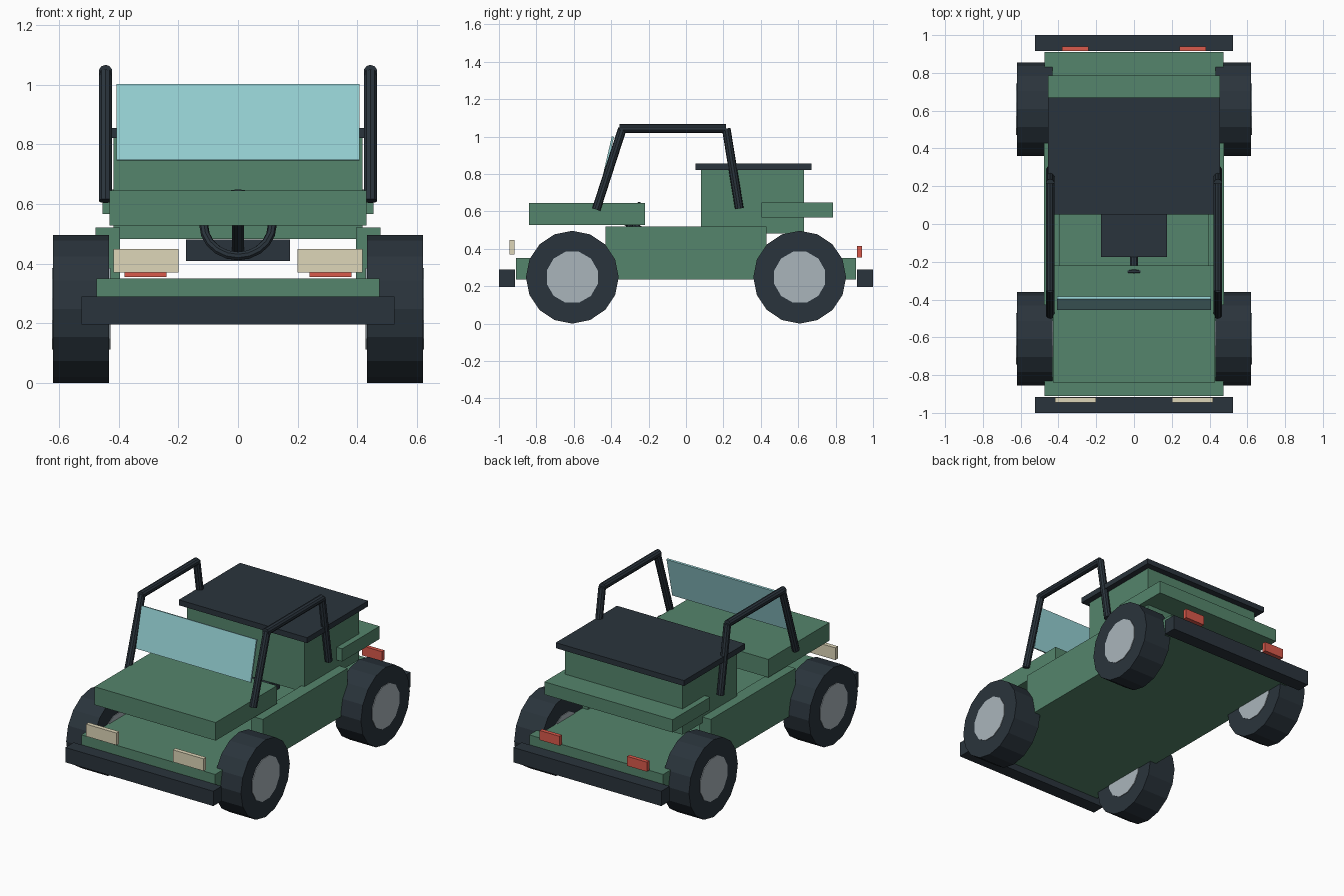
import bpy, math
from mathutils import Vector, Matrix

if "Cube" in bpy.data.objects:
    bpy.data.objects.remove(bpy.data.objects["Cube"])


def material(name, rgb):
    m = bpy.data.materials.new(name)
    m.diffuse_color = (*rgb, 1)
    m.use_nodes = True
    m.node_tree.nodes["Principled BSDF"].inputs["Base Color"].default_value = m.diffuse_color
    return m


GREEN = material("green_paint", (0.09, 0.235, 0.15))
DARK = material("dark_rubber", (0.023, 0.034, 0.045))
GLASS = material("glass", (0.30, 0.63, 0.65))
METAL = material("hub_metal", (0.40, 0.46, 0.50))
CREAM = material("cream_lens", (0.73, 0.67, 0.48))
RED = material("red_lens", (0.70, 0.10, 0.07))


def box(name, x, y, z, mat):
    """Box from (min, max) pairs on each axis."""
    bpy.ops.mesh.primitive_cube_add(size=1)
    o = bpy.context.object
    o.name = name
    o.data.transform(Matrix.Diagonal((x[1] - x[0], y[1] - y[0], z[1] - z[0], 1)))
    o.location = [(a + b) / 2 for a, b in (x, y, z)]
    o.data.materials.append(mat)
    return o


def rod(name, a, b, radius, sides, mat, turn=0):
    """Cylinder between two points."""
    a, b = Vector(a), Vector(b)
    bpy.ops.mesh.primitive_cylinder_add(vertices=sides, radius=radius, depth=(b - a).length)
    o = bpy.context.object
    o.name = name
    o.data.transform(Matrix.Rotation(turn, 4, 'Z'))
    o.rotation_euler = (b - a).to_track_quat('Z', 'Y').to_euler()
    o.location = (a + b) / 2
    o.data.materials.append(mat)
    return o


# Body panels
box("floor_pan", (-0.475, 0.475), (-0.91, 0.91), (0.235, 0.35), GREEN)
box("hood", (-0.43, 0.43), (-0.84, -0.22), (0.528, 0.644), GREEN)
box("rear_cabin", (-0.417, 0.417), (0.08, 0.63), (0.482, 0.825), GREEN)
box("rear_shelf", (-0.455, 0.455), (0.405, 0.785), (0.566, 0.648), GREEN)
box("roof", (-0.455, 0.455), (0.05, 0.67), (0.82, 0.855), DARK)
box("seat", (-0.175, 0.175), (-0.175, 0.175), (0.408, 0.48), DARK)

# Bumpers
box("front_bumper", (-0.525, 0.525), (-1.0, -0.915), (0.195, 0.29), DARK)
box("rear_bumper", (-0.525, 0.525), (0.915, 1.0), (0.195, 0.29), DARK)

# Windshield leaning back
shield = box("windshield", (-0.408, 0.408), (-0.426, -0.414), (0.743, 1.003), GLASS)
shield.rotation_euler.x = -math.radians(13)

# Steering wheel and column
rod("steering_column", (0, -0.43, 0.617), (0, -0.165, 0.447), 0.022, 10, DARK)
bpy.ops.mesh.primitive_torus_add(major_segments=20, minor_segments=8, major_radius=0.115,
                                 minor_radius=0.015, location=(0, -0.297, 0.53),
                                 rotation=(math.radians(66), 0, 0))
bpy.context.object.name = "steering_wheel"
bpy.context.object.data.materials.append(DARK)

# Parts repeated on both sides
for side, s in (("left", 1), ("right", -1)):
    def span(a, b):
        return tuple(sorted((s * a, s * b)))

    box(f"{side}_side_panel", span(0.395, 0.477), (-0.43, 0.43), (0.235, 0.52), GREEN)
    box(f"{side}_headlight", span(0.20, 0.417), (-0.945, -0.918), (0.37, 0.448), CREAM)
    box(f"{side}_tail_light", span(0.24, 0.38), (0.915, 0.94), (0.354, 0.415), RED)

    # Roll bar tubes
    path = [(-0.48, 0.61), (-0.34, 1.043), (0.215, 1.043), (0.285, 0.615)]
    for part, p, q in zip(("front", "top", "rear"), path, path[1:]):
        if part == "top":
            p, q = (p[0] - 0.015, p[1]), q
        rod(f"{side}_roll_bar_{part}", (s * 0.444, *p), (s * 0.444, *q), 0.023, 10, DARK)

    # Wheels
    for end, y in (("front", -0.608), ("rear", 0.608)):
        rod(f"{side}_{end}_tyre", (s * 0.432, y, 0.248), (s * 0.62, y, 0.248), 0.248, 16, DARK)
        rod(f"{side}_{end}_hub", (s * 0.428, y, 0.248), (s * 0.624, y, 0.248), 0.141, 12,
            METAL, math.radians(15))
